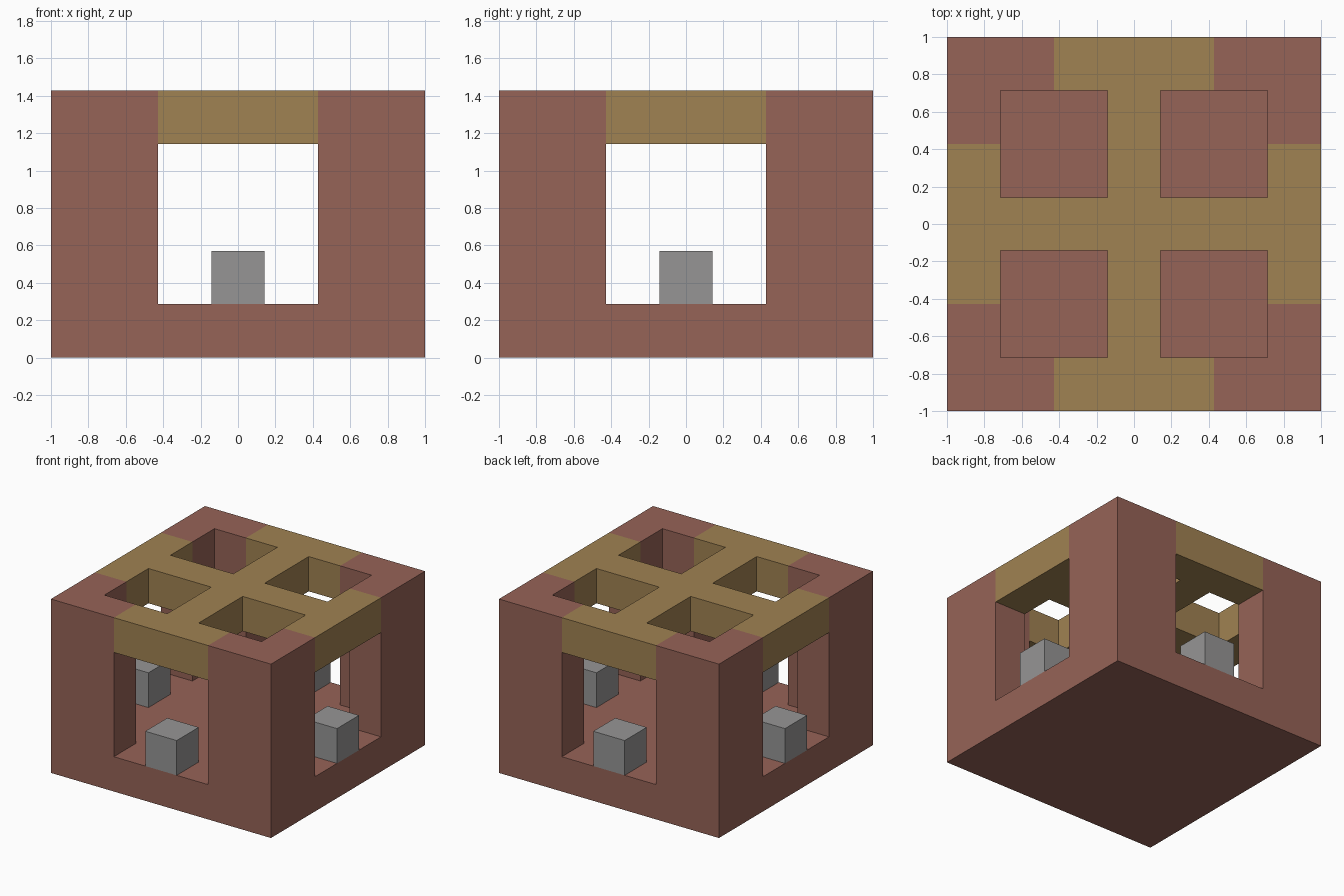
import bpy
import bmesh
from mathutils import Matrix, Vector

U = 1 / 7  # building block of the design: everything sits on this grid

cube = bpy.data.objects.get("Cube")
if cube:
    bpy.data.objects.remove(cube, do_unlink=True)


def make_material(name, srgb):
    linear = [((c / 255 + 0.055) / 1.055) ** 2.4 for c in srgb]
    mat = bpy.data.materials.new(name)
    mat.use_nodes = True
    mat.diffuse_color = (*linear, 1)
    bsdf = mat.node_tree.nodes["Principled BSDF"]
    bsdf.inputs["Base Color"].default_value = (*linear, 1)
    bsdf.inputs["Roughness"].default_value = 0.9
    return mat


def quarter_turn(points, turns):
    rot = Matrix.Rotation(turns * 1.5707963, 2)
    return [rot @ Vector(p) for p in points]


def prism(name, outline, bottom, top, mat):
    """Extrude a counter-clockwise plan outline, given in grid units."""
    bm = bmesh.new()
    face = bm.faces.new([bm.verts.new((x * U, y * U, bottom * U)) for x, y in outline])
    ext = bmesh.ops.extrude_face_region(bm, geom=[face], use_keep_orig=True)
    verts = [v for v in ext["geom"] if isinstance(v, bmesh.types.BMVert)]
    bmesh.ops.translate(bm, verts=verts, vec=(0, 0, (top - bottom) * U))
    bmesh.ops.recalc_face_normals(bm, faces=bm.faces)
    mesh = bpy.data.meshes.new(name)
    bm.to_mesh(mesh)
    bm.free()
    mesh.materials.append(mat)
    obj = bpy.data.objects.new(name, mesh)
    bpy.context.collection.objects.link(obj)
    return obj


brick = make_material("brick red", (150, 99, 87))
wood = make_material("wood tan", (160, 130, 82))
stone = make_material("stone grey", (150, 149, 149))

# Solid base slab
prism("base", [(-7, -7), (7, -7), (7, 7), (-7, 7)], 0, 2, brick)

# L-shaped corner posts, running up to the roof surface
post = [(7, 3), (7, 7), (3, 7), (3, 5), (5, 5), (5, 3)]
corners = ["back_left", "back_right", "front_right", "front_left"]
for i, corner in enumerate(corners):
    prism(corner + "_post", quarter_turn(post, i), 2, 10, brick)

# Roof: a cross whose arms widen into the lintels over the openings
arm = [(5, -1), (5, -3), (7, -3), (7, 3), (5, 3), (5, 1), (1, 1)]
roof = [p for i in range(4) for p in quarter_turn(arm, i)]
prism("roof_cross", roof, 8, 10, wood)

# Stone block on the sill of each opening
block = [(5, -1), (7, -1), (7, 1), (5, 1)]
for i, side in enumerate(["left", "back", "right", "front"]):
    prism(side + "_block", quarter_turn(block, i), 2, 4, stone)
